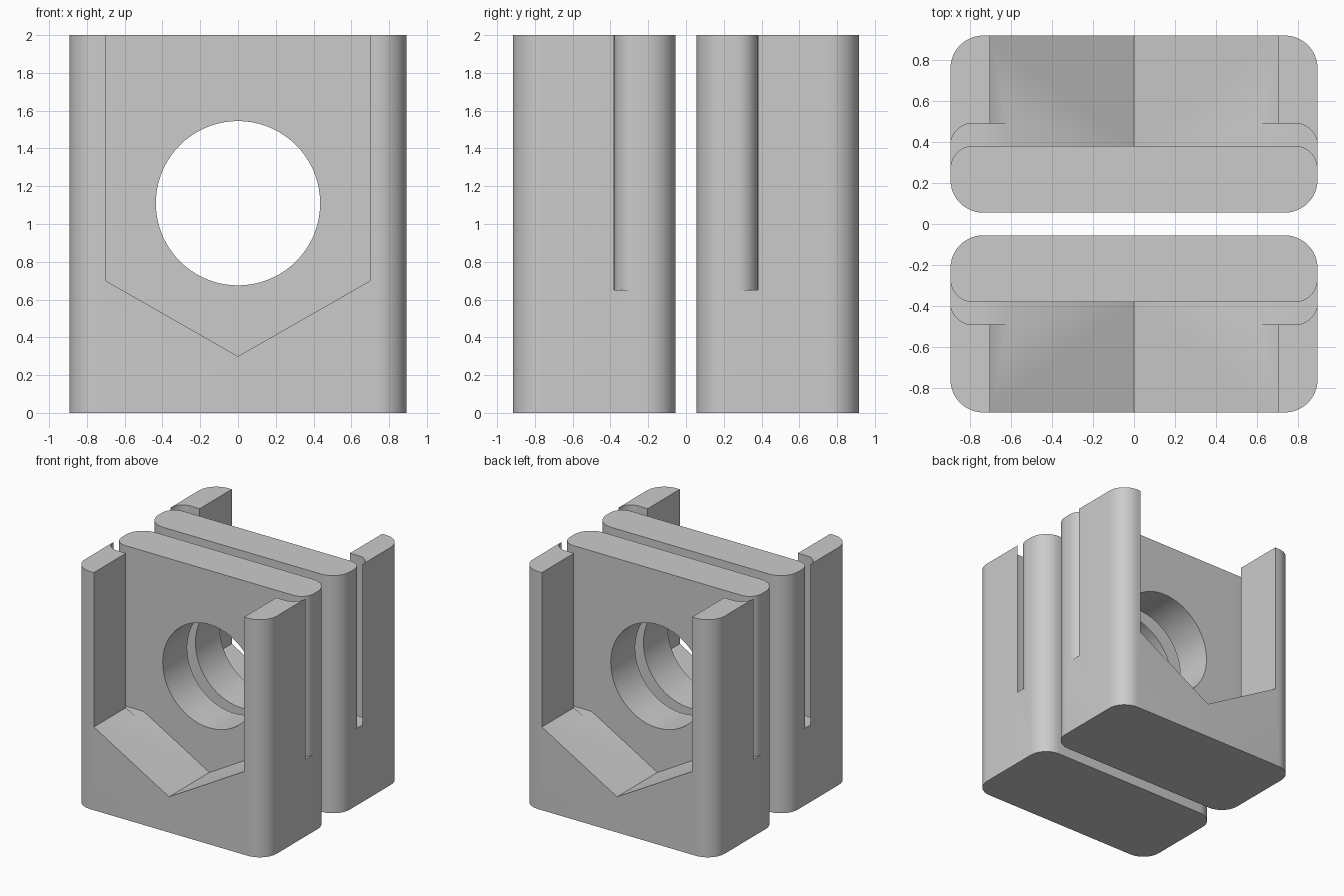
import bpy, bmesh
from math import pi, sin, cos
from mathutils import Vector

cube = bpy.data.objects.get("Cube")
if cube:
    bpy.data.objects.remove(cube)

HALF_W, INNER, OUTER, HEIGHT = 0.893, 0.055, 0.917, 2.0
CORNER, SLOT_R, SLOT_W = 0.16, 0.11, 0.11
WALL, SLOT_FLOOR = 0.38, 0.65
HOLE_R, HOLE_Z = 0.435, 1.11

grey = bpy.data.materials.new("plain grey")
grey.use_nodes = True
grey.diffuse_color = (0.6, 0.6, 0.6, 1)
grey.node_tree.nodes["Principled BSDF"].inputs["Base Color"].default_value = (0.6, 0.6, 0.6, 1)


def arc(cx, cy, r, start, end, steps=12):
    angles = [start + (end - start) * i / steps for i in range(steps + 1)]
    return [(cx + r * cos(a), cy + r * sin(a)) for a in angles]


def prism(name, points, offset):
    """Extrude a closed outline of 3D points along an offset."""
    bm = bmesh.new()
    face = bm.faces.new([bm.verts.new(p) for p in points])
    extruded = bmesh.ops.extrude_face_region(bm, geom=[face])
    bmesh.ops.translate(bm, vec=Vector(offset),
                        verts=[v for v in extruded["geom"] if isinstance(v, bmesh.types.BMVert)])
    bmesh.ops.recalc_face_normals(bm, faces=bm.faces)
    mesh = bpy.data.meshes.new(name)
    bm.to_mesh(mesh)
    bm.free()
    mesh.materials.append(grey)
    obj = bpy.data.objects.new(name, mesh)
    bpy.context.collection.objects.link(obj)
    return obj


def cut(target, cutter):
    bpy.context.view_layer.objects.active = target
    mod = target.modifiers.new("cut", "BOOLEAN")
    mod.operation, mod.solver, mod.object = "DIFFERENCE", "EXACT", cutter
    bpy.ops.object.modifier_apply(modifier=mod.name)
    bpy.data.objects.remove(cutter)


# Block with four rounded upright corners
cx, y0, y1 = HALF_W - CORNER, INNER + CORNER, OUTER - CORNER
outline = []
for i, (x, y) in enumerate([(cx, y1), (-cx, y1), (-cx, y0), (cx, y0)]):
    outline += arc(x, y, CORNER, i * pi / 2, (i + 1) * pi / 2)
block = prism("back_block", [(x, y, 0) for x, y in outline], (0, 0, HEIGHT))

# Nut pocket with a V-shaped floor, open at the top and outside
pocket = [(0, 0.3), (0.7, 0.7), (0.7, 2.2), (-0.7, 2.2), (-0.7, 0.7)]
cut(block, prism("pocket_cutter", [(x, WALL, z) for x, z in pocket], (0, 1, 0)))

# Curved slot that frees the inner plate from the side arms
edge = arc(HALF_W - SLOT_R, WALL - SLOT_R, SLOT_R, 0, pi / 2)
edge = [(1.1, WALL - SLOT_R)] + edge
edge += [(-x, y) for x, y in reversed(edge)]
slot = edge + [(x, y + SLOT_W) for x, y in reversed(edge)]
cut(block, prism("slot_cutter", [(x, y, SLOT_FLOOR) for x, y in slot], (0, 0, 2)))

# Round through hole
circle = arc(0, HOLE_Z, HOLE_R, 0, 2 * pi, 72)[:-1]
cut(block, prism("hole_cutter", [(x, -0.1, z) for x, z in circle], (0, 1.2, 0)))

bpy.ops.object.select_all(action="DESELECT")
block.select_set(True)
bpy.context.view_layer.objects.active = block
bpy.ops.object.shade_smooth_by_angle(angle=pi / 6)

# Matching front block, turned half way round
front = bpy.data.objects.new("front_block", block.data)
front.rotation_euler.z = pi
bpy.context.collection.objects.link(front)
